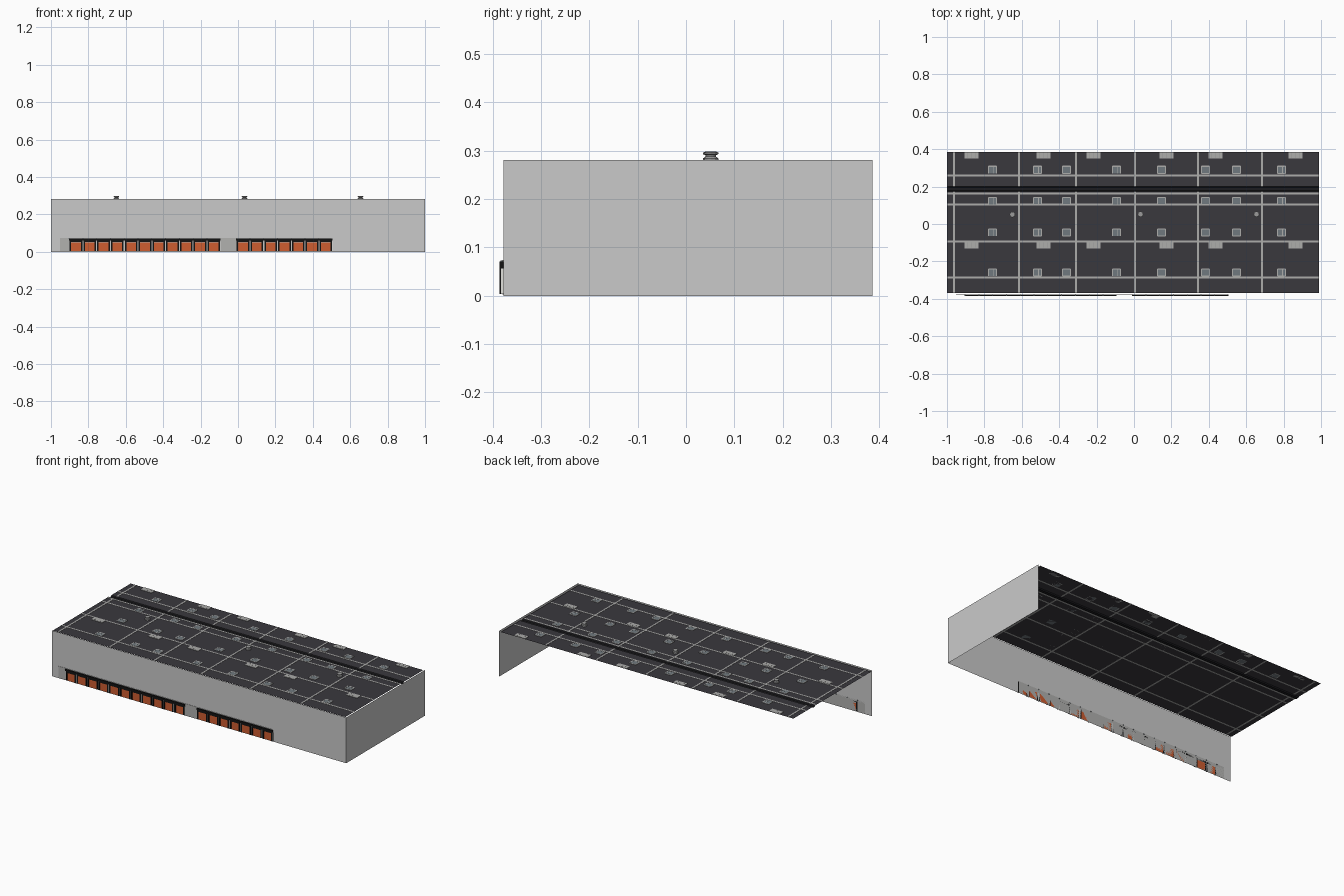
import bpy, bmesh, math

if "Cube" in bpy.data.objects:
    bpy.data.objects.remove(bpy.data.objects["Cube"])

def mat(name, r, g, b):
    m = bpy.data.materials.new(name)
    m.diffuse_color = (r, g, b, 1)
    m.use_nodes = True
    m.node_tree.nodes["Principled BSDF"].inputs["Base Color"].default_value = m.diffuse_color
    return m

WALL = mat("wall grey", .59, .59, .59)
ROOF = mat("roof charcoal", .042, .040, .048)
GUT = mat("gutter black", .012, .012, .014)
LINE = mat("seam light grey", .42, .42, .41)
GLASS = mat("skylight blue grey", .16, .19, .21)
PANEL = mat("dock panel grey", .44, .44, .43)
RUBBER = mat("rubber black", .006, .006, .006)
DOOR = mat("door orange", .62, .11, .03)
WHITE = mat("trim white", .75, .75, .72)
METAL = mat("vent metal", .33, .33, .33)

def finish(bm, name, m):
    me = bpy.data.meshes.new(name)
    bm.to_mesh(me)
    bm.free()
    me.materials.append(m)
    ob = bpy.data.objects.new(name, me)
    bpy.context.collection.objects.link(ob)
    return ob

def boxes(name, m, items):
    """One object from boxes given as (x0, x1, y0, y1, z0, z1)."""
    bm = bmesh.new()
    for x0, x1, y0, y1, z0, z1 in items:
        vs = bmesh.ops.create_cube(bm, size=1)["verts"]
        for v in vs:
            v.co = (x0 + (v.co.x + .5) * (x1 - x0), y0 + (v.co.y + .5) * (y1 - y0),
                    z0 + (v.co.z + .5) * (z1 - z0))
    return finish(bm, name, m)

def strip(name, m, path, vec):
    """Open sheet: sweeps a point path along a vector."""
    bm = bmesh.new()
    a = [bm.verts.new(p) for p in path]
    b = [bm.verts.new([p[i] + vec[i] for i in range(3)]) for p in path]
    for i in range(len(path) - 1):
        bm.faces.new((a[i], a[i + 1], b[i + 1], b[i]))
    return finish(bm, name, m)

# Thin front and right walls (back and left sides are open)
F, B, H, R = -.378, .386, .281, .277
strip("outer_walls", WALL, [(-1, F, 0), (1, F, 0), (1, B, 0)], (0, 0, H))

# Roof sheet with a sunken gutter
XR, Y0 = .988, -.369
roof = strip("roof", ROOF, [(-1, Y0, R), (-1, .174, R), (-1, .178, R - .006), (-1, .196, R - .006),
                            (-1, .200, R), (-1, B, R)], (XR + 1, 0, 0))
roof.data.materials.append(GUT)
for p in roof.data.polygons:
    if .17 < p.center.y < .2:
        p.material_index = 1
        
# Roof seams, split at the gutter
T = R + .001
seams = [(-1, XR, y - .005, y + .005, R - .0005, T) for y in (.26, .163, .104, -.094, -.286)]
for x in (-.963, -.615, -.31, .005, .342, .684):
    seams += [(x - .005, x + .005, Y0, .174, R - .0005, T + .0003),
              (x - .005, x + .005, .2, B, R - .0005, T + .0003)]
boxes("roof_seams", LINE, seams)

# Skylights: framed glass with a centre bar
frames, panes = [], []
for i, x in enumerate((-.757, -.516, -.361, -.094, .147, .382, .548, .789)):
    for y in (.29, .123, -.045, -.26):
        w, h, t = .021, .019, .003
        frames += [(x - w, x + w, y + s * h - t, y + s * h + t, R, T + .001) for s in ((1,) if i in (0, 3) else (-1, 1))]
        frames += [(x + s * w - t, x + s * w + t, y - h, y + h, R, T + .0012) for s in (-1, 1)]
        if i in (0, 1, 3, 7):
            frames.append((x + .003, x + .007, y - h, y + h, R, T + .0012))
        panes.append((x - w, x + w, y - h, y + h, R, T + .0005))
boxes("skylight_frames", LINE, frames)
boxes("skylight_glass", GLASS, panes)

# Flat rooftop units with a darker slotted top
units, slots = [], []
for x in (-.869, -.484, -.217, .174, .436, .863):
    for y in (.367, -.112):
        units.append((x - .037, x + .037, y - .018, y + .018, R, T + .0015))
        slots += [(x + k * .02 - .0012, x + k * .02 + .0012, y - .014, y + .014, R, T + .002)
                  for k in (-1, 0, 1)]
boxes("rooftop_units", LINE, units)
boxes("rooftop_unit_slots", METAL, slots)

# Mushroom vents as lathed profiles
profile = [(.015, R), (.015, .284), (.010, .288), (.010, .291), (.015, .293), (.015, .296), (.011, .298)]
for x, y in ((-.65, .05), (.035, .052), (.655, .052)):
    bm = bmesh.new()
    n = 12
    rings = [[bm.verts.new((x + r * math.cos(k * math.tau / n), y + r * math.sin(k * math.tau / n), z))
              for k in range(n)] for r, z in profile]
    for a, b in zip(rings, rings[1:]):
        for k in range(n):
            bm.faces.new((a[k], a[(k + 1) % n], b[(k + 1) % n], b[k]))
    bm.faces.new(rings[-1])
    finish(bm, "roof_vent", METAL)

# Loading docks along the front
boxes("dock_backing_panel", PANEL, [(-.953, .497, F - .0015, F, .003, .074)])
doors, seals, trims, lamps = [], [], [], []
D = F - .008
for start, count in ((-.866, 11), (.027, 7)):
    for i in range(count):
        x = start + i * .0737
        doors.append((x - .026, x + .026, F - .0045, F, .004, .05))
        seals.append((x - .034, x + .034, D, F, .052, .062))
        seals += [(x + s * .030 - .004, x + s * .030 + .004, D, F, .004, .062) for s in (-1, 1)]
        trims += [(x + s * .0345 - .001, x + s * .0345 + .001, F - .005, F, .004, .056) for s in (-1, 1)]
        lamps.append((x - .037 - .002, x - .037 + .002, F - .006, F + .004, .069, .073))
    # Canopy over each run of docks
    seals.append((start - .038, start + (count - 1) * .0737 + .035, D, F, .060, .071))
boxes("dock_doors", DOOR, doors)
boxes("dock_seals", RUBBER, seals)
boxes("dock_trim", WHITE, trims)
boxes("dock_lamps", GLASS, lamps)
